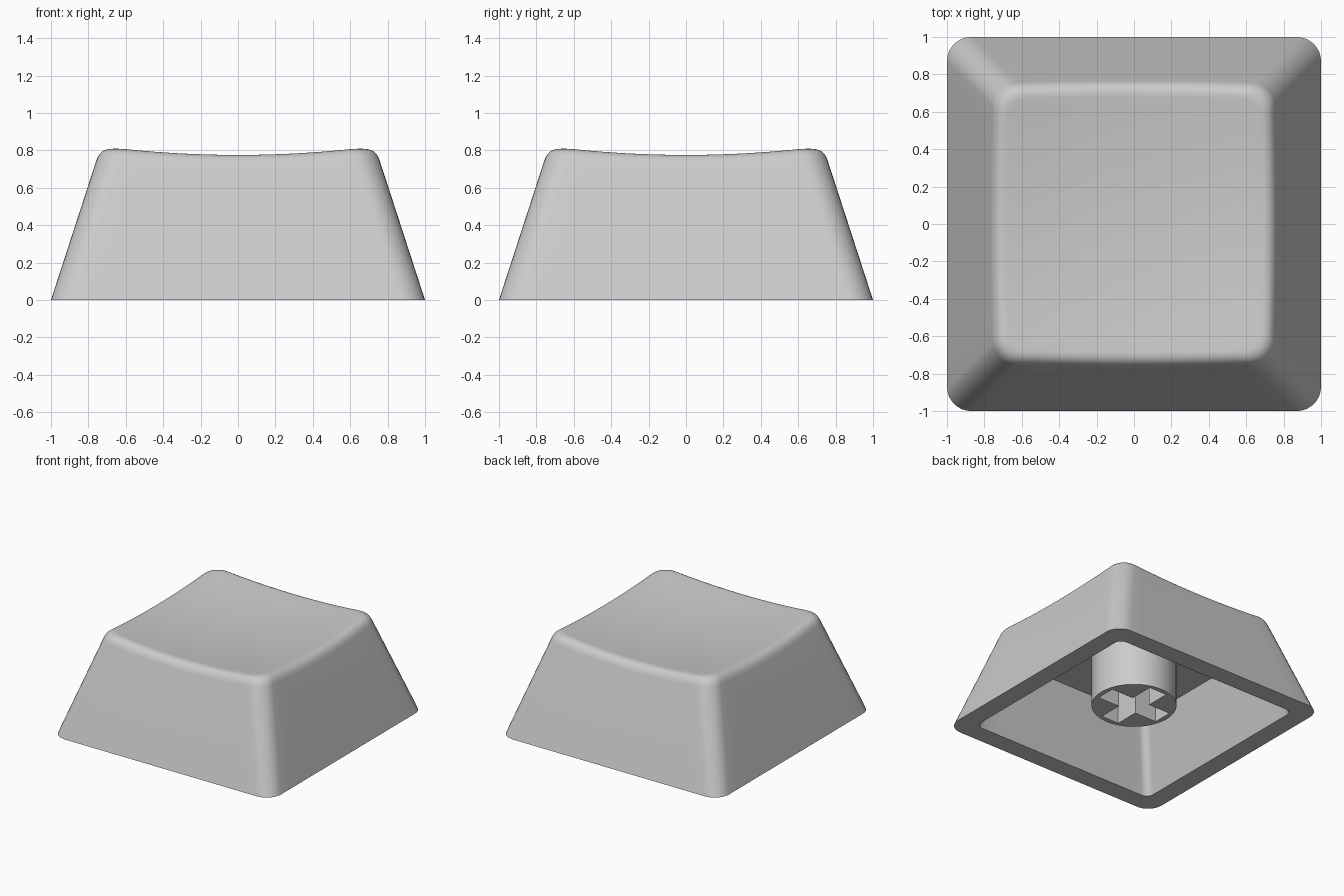
import bpy
import bmesh
import math

if "Cube" in bpy.data.objects:
    bpy.data.objects.remove(bpy.data.objects["Cube"])

SLOPE = 0.325        # inward lean of the walls
CORNER = 0.13        # outer corner radius
CEILING = 0.55       # height of the hollow's roof
STEM_BOTTOM = 0.115

grey = bpy.data.materials.new("grey plastic")
grey.diffuse_color = (0.6, 0.6, 0.6, 1)
grey.use_nodes = True
grey.node_tree.nodes["Principled BSDF"].inputs["Base Color"].default_value = grey.diffuse_color


def rounded_square(half, radius, arc=8, side=14):
    """Counter-clockwise outline with evenly divided sides and round corners."""
    pts = []
    for k in range(4):
        c, s = round(math.cos(k * math.pi / 2)), round(math.sin(k * math.pi / 2))
        local = []
        for i in range(arc + 1):
            a = math.pi / 2 * i / arc
            local.append((half - radius + radius * math.cos(a),
                          half - radius + radius * math.sin(a)))
        for i in range(1, side):
            local.append(((half - radius) * (1 - 2 * i / side), half))
        pts += [(x * c - y * s, x * s + y * c) for x, y in local]
    return pts


def dish(x, y):
    return 0.733 + 0.09 * (x * x + y * y)


def wall_point(i, z):
    x, y = rounded_square(1 - SLOPE * z, CORNER)[i]
    return x, y, z


def finish(obj):
    obj.data.materials.clear()
    obj.data.materials.append(grey)
    bpy.ops.object.select_all(action='DESELECT')
    obj.select_set(True)
    bpy.context.view_layer.objects.active = obj
    bpy.ops.object.shade_smooth_by_angle(angle=math.radians(30))


def flat_ring(half, radius, z):
    return [(x, y, z) for x, y in rounded_square(half, radius)]


# Cap shell: hollow inside, rim, sloped walls, rounded edge, dished top
rings = [flat_ring(0.845 - SLOPE * CEILING, 0.06, CEILING),
         flat_ring(0.845, 0.06, 0),
         flat_ring(1, CORNER, 0)]
count = len(rings[0])
profiles = []
for i in range(count):
    # sharp meeting point of wall and dish, then a curve that rounds it
    z = 0.78
    for _ in range(5):
        x, y, _z = wall_point(i, z)
        z = dish(x, y)
    p1 = wall_point(i, z)
    p0 = wall_point(i, z - 0.07)
    x, y = rounded_square(1 - SLOPE * z - 0.065, CORNER - 0.04)[i]
    p2 = (x, y, dish(x, y))
    profile = []
    for j in range(9):
        t = j / 8
        profile.append(tuple((1 - t) ** 2 * a + 2 * t * (1 - t) * b + t * t * c
                             for a, b, c in zip(p0, p1, p2)))
    for s in (0.9, 0.75, 0.6, 0.45, 0.3, 0.15):
        profile.append((x * s, y * s, dish(x * s, y * s)))
    profiles.append(profile)
rings += [list(r) for r in zip(*profiles)]

bm = bmesh.new()
loops = [[bm.verts.new(p) for p in ring] for ring in rings]
for low, high in zip(loops, loops[1:]):
    for i in range(count):
        j = (i + 1) % count
        bm.faces.new((low[i], low[j], high[j], high[i]))
bm.faces.new(list(reversed(loops[0])))
centre = bm.verts.new((0, 0, dish(0, 0)))
for i in range(count):
    bm.faces.new((loops[-1][i], loops[-1][(i + 1) % count], centre))
bmesh.ops.recalc_face_normals(bm, faces=bm.faces)
mesh = bpy.data.meshes.new("cap_shell")
bm.to_mesh(mesh)
bm.free()
shell = bpy.data.objects.new("cap_shell", mesh)
bpy.context.collection.objects.link(shell)
finish(shell)

# Stem: round post with a cross-shaped socket
A, B = 0.28, 0.08
circle = [(0.32 * math.cos(math.tau * i / 64), 0.32 * math.sin(math.tau * i / 64))
          for i in range(64)]
cross = []
for k in range(4):
    c, s = round(math.cos(k * math.pi / 2)), round(math.sin(k * math.pi / 2))
    cross += [(x * c - y * s, x * s + y * c) for x, y in ((A, -B), (A, B), (B, B))]

curve = bpy.data.curves.new("stem", 'CURVE')
curve.dimensions = '2D'
curve.fill_mode = 'BOTH'
top = CEILING + 0.01
curve.extrude = (top - STEM_BOTTOM) / 2
for outline in (circle, cross):
    spline = curve.splines.new('POLY')
    spline.points.add(len(outline) - 1)
    for point, (x, y) in zip(spline.points, outline):
        point.co = (x, y, 0, 1)
    spline.use_cyclic_u = True
stem = bpy.data.objects.new("stem", curve)
stem.location.z = (top + STEM_BOTTOM) / 2
bpy.context.collection.objects.link(stem)
bpy.ops.object.select_all(action='DESELECT')
stem.select_set(True)
bpy.context.view_layer.objects.active = stem
bpy.ops.object.convert(target='MESH')
stem = bpy.context.view_layer.objects.active
bm = bmesh.new()
bm.from_mesh(stem.data)
bmesh.ops.remove_doubles(bm, verts=bm.verts, dist=0.0005)
bmesh.ops.recalc_face_normals(bm, faces=bm.faces)
bm.to_mesh(stem.data)
bm.free()
finish(stem)
